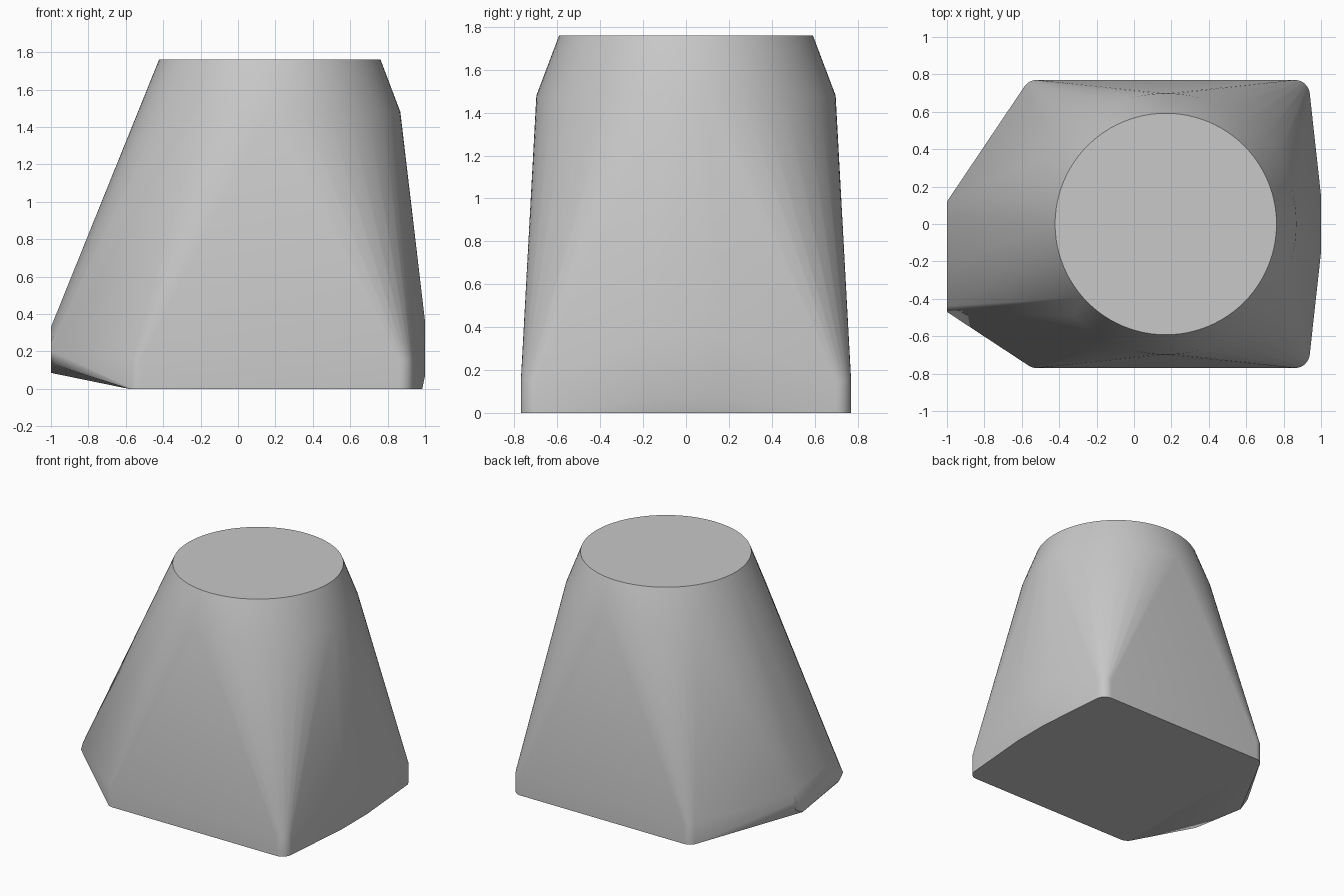
import bpy, bmesh
from math import cos, sin, radians, tau

cube = bpy.data.objects.get("Cube")
if cube:
    bpy.data.objects.remove(cube, do_unlink=True)

# Single plain material
grey = bpy.data.materials.new("plain grey")
grey.use_nodes = True
colour = (0.58, 0.58, 0.58, 1)
grey.diffuse_color = colour
grey.node_tree.nodes["Principled BSDF"].inputs["Base Color"].default_value = colour

points = []


def ring(radius, z, steps=96):
    """Round neck section, centred towards the left side."""
    for i in range(steps):
        a = tau * i / steps
        points.append((0.17 + radius * cos(a), radius * sin(a), z))


def corner(cx, cy, start, end, side, radius=0.08, steps=8):
    """Upright rounded base corner, standing on the ground."""
    for i in range(steps + 1):
        a = radians(start + (end - start) * i / steps)
        for z in (0, 0.155):
            points.append((cx + radius * cos(a), side * (cy + radius * sin(a)), z))


# Round neck and flat top
ring(0.592, 1.76)
ring(0.698, 1.48)

# Base corners and the shallow peak of the left wall, mirrored front to back
for side in (-1, 1):
    corner(0.86, 0.69, 6, 90, side)
    corner(-0.52, 0.69, 90, 145, side)
    points += [(0.985, side * 0.15, 0), (1.0, side * 0.15, 0.07),
               (1.0, side * 0.15, 0.36)]

# Raised lopsided toe on the right side
points += [(-1, 0.12, 0.27), (-1, 0.12, 0.20), (-1, 0.10, 0.13),
           (-1, 0.02, 0.085), (-0.97, -0.45, 0.125), (-1, -0.42, 0.155),
           (-1, -0.47, 0.20), (-1, -0.44, 0.25),
           (-1, -0.22, 0.33), (-1, 0.05, 0.33)]

# Wrap the sections in one taut skin
bm = bmesh.new()
for p in points:
    bm.verts.new(p)
bmesh.ops.remove_doubles(bm, verts=bm.verts, dist=0.0005)
hull = bmesh.ops.convex_hull(bm, input=bm.verts)
loose = {g for g in hull["geom_interior"] + hull["geom_unused"]
         if isinstance(g, bmesh.types.BMVert)}
bmesh.ops.delete(bm, geom=list(loose), context="VERTS")
bmesh.ops.dissolve_limit(bm, angle_limit=radians(0.3), verts=bm.verts, edges=bm.edges)
bmesh.ops.recalc_face_normals(bm, faces=bm.faces)

mesh = bpy.data.meshes.new("tapered_body")
bm.to_mesh(mesh)
bm.free()
mesh.materials.append(grey)
body = bpy.data.objects.new("tapered_body", mesh)
bpy.context.collection.objects.link(body)

# Smooth skin with crisp rims
bpy.ops.object.select_all(action="DESELECT")
body.select_set(True)
bpy.context.view_layer.objects.active = body
bpy.ops.object.shade_smooth_by_angle(angle=radians(30))
